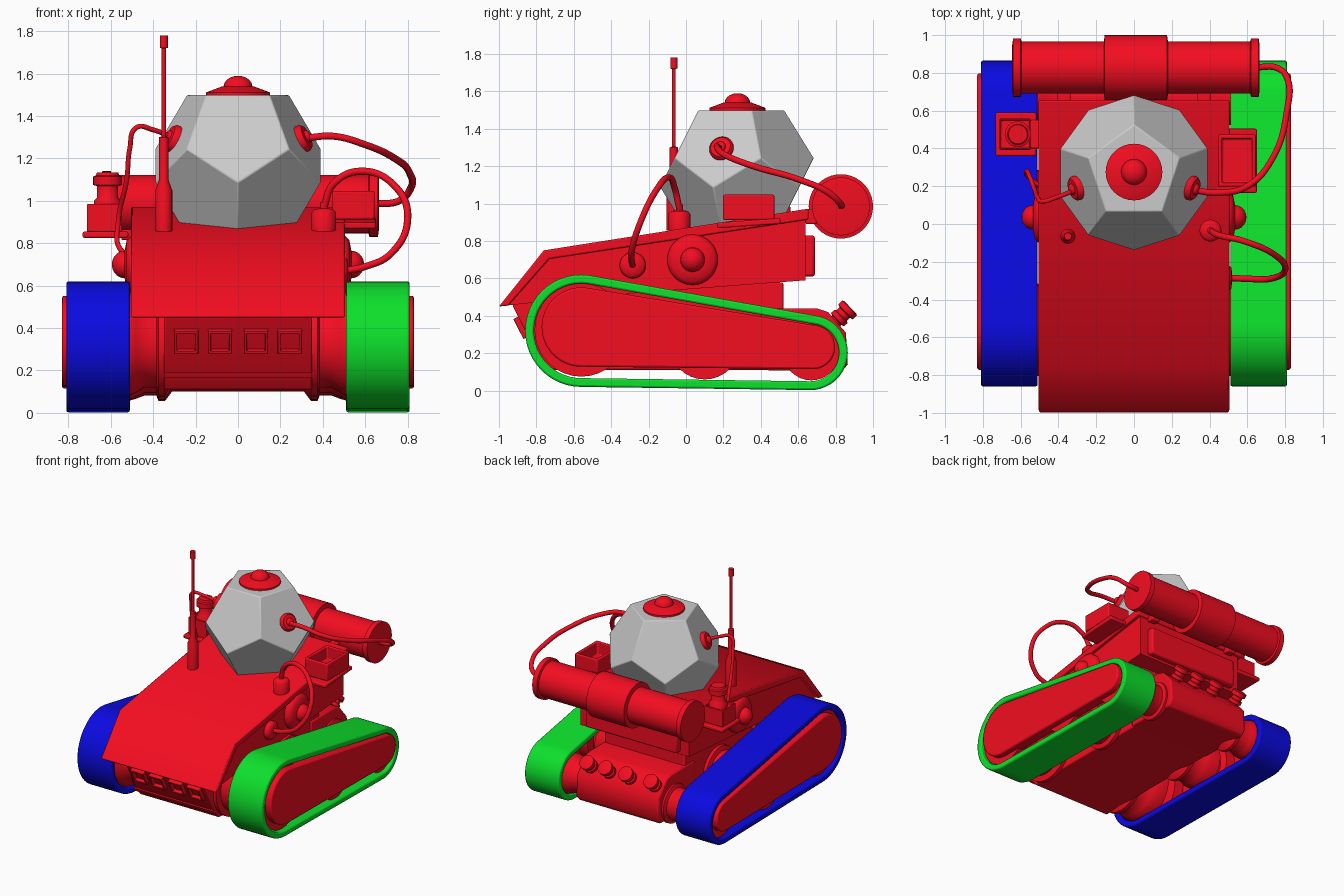
import bpy, bmesh, math
from mathutils import Vector, geometry

if "Cube" in bpy.data.objects:
    bpy.data.objects.remove(bpy.data.objects["Cube"])


def material(name, col):
    m = bpy.data.materials.new(name)
    m.diffuse_color = (*col, 1)
    m.use_nodes = True
    m.node_tree.nodes["Principled BSDF"].inputs["Base Color"].default_value = m.diffuse_color
    return m


RED = material("red", (0.9, 0.004, 0.015))
GREEN = material("green", (0.004, 0.75, 0.025))
BLUE = material("blue", (0.003, 0.003, 0.75))


def finish(name, bm, mat=RED, bevel=0):
    bmesh.ops.recalc_face_normals(bm, faces=bm.faces)
    me = bpy.data.meshes.new(name)
    bm.to_mesh(me)
    bm.free()
    ob = bpy.data.objects.new(name, me)
    bpy.context.collection.objects.link(ob)
    if mat:
        me.materials.append(mat)
    if bevel:
        b = ob.modifiers.new("bevel", 'BEVEL')
        b.width, b.segments, b.limit_method = bevel, 2, 'ANGLE'
        b.angle_limit = math.radians(45)
    return ob


def prism(name, pts, x0, x1, mat=RED, bevel=0.0):
    """Extrude a (y, z) outline along x."""
    bm = bmesh.new()
    face = bm.faces.new([bm.verts.new((x0, y, z)) for y, z in pts])
    ext = bmesh.ops.extrude_face_region(bm, geom=[face])["geom"]
    bmesh.ops.translate(bm, vec=(x1 - x0, 0, 0),
                        verts=[v for v in ext if isinstance(v, bmesh.types.BMVert)])
    if not face.is_valid or len(face.link_loops if hasattr(face, "link_loops") else face.loops) == 0:
        bm.faces.new([v for v in bm.verts if abs(v.co.x - x0) < 1e-6])
    return finish(name, bm, mat, bevel)


def lathe(name, profile, loc, axis=(0, 0, 1), mat=RED, seg=32):
    """Spin a (radius, height) profile about an axis."""
    bm = bmesh.new()
    rings = [[bm.verts.new((r * math.cos(2 * math.pi * i / seg),
                            r * math.sin(2 * math.pi * i / seg), h))
              for i in range(seg)] for r, h in profile]
    for a, b in zip(rings, rings[1:]):
        for i in range(seg):
            j = (i + 1) % seg
            bm.faces.new((a[i], a[j], b[j], b[i]))
    bm.faces.new(rings[0])
    bm.faces.new(rings[-1])
    ob = finish(name, bm, mat)
    ob.location = loc
    ob.rotation_euler = Vector(axis).to_track_quat('Z', 'Y').to_euler()
    return ob


def box(name, loc, size, tilt=0, wall=0, depth=0, bevel=0.008):
    """Box, optionally with a recess sunk in its top."""
    bm = bmesh.new()
    bmesh.ops.create_cube(bm, size=1)
    bmesh.ops.scale(bm, vec=size, verts=bm.verts)
    if wall:
        bm.normal_update()
        top = max(bm.faces, key=lambda f: f.calc_center_median().z)
        bmesh.ops.inset_region(bm, faces=[top], thickness=wall)
        ext = bmesh.ops.extrude_face_region(bm, geom=[top])["geom"]
        bmesh.ops.translate(bm, vec=(0, 0, -depth),
                            verts=[v for v in ext if isinstance(v, bmesh.types.BMVert)])
        if top.is_valid:
            bmesh.ops.delete(bm, geom=[top], context='FACES_ONLY')
    ob = finish(name, bm, RED, bevel)
    ob.location = loc
    ob.rotation_euler.x = tilt
    return ob


def cable(name, pts, r=0.017):
    cu = bpy.data.curves.new(name, 'CURVE')
    cu.dimensions, cu.bevel_depth, cu.bevel_resolution = '3D', r, 3
    cu.use_fill_caps = True
    sp = cu.splines.new('BEZIER')
    sp.bezier_points.add(len(pts) - 1)
    for p, co in zip(sp.bezier_points, pts):
        p.co = co
        p.handle_left_type = p.handle_right_type = 'AUTO'
    cu.materials.append(RED)
    bpy.context.collection.objects.link(bpy.data.objects.new(name, cu))


def circle_pts(circles, shrink=0, n=48):
    return [(y + (r - shrink) * math.cos(2 * math.pi * i / n),
             z + (r - shrink) * math.sin(2 * math.pi * i / n))
            for y, z, r in circles for i in range(n)]


def dome(r, h, base, n=5):
    """Quarter-round profile ending a lathe."""
    return [(max(r * math.cos(t), 0.002), base + h * math.sin(t))
            for t in (math.pi / 2 * i / n for i in range(n + 1))]


# Tracks: belt, cover plate and wheels on each side
BELT = [(-0.56, 0.32, 0.3), (0.665, 0.203, 0.2)]
outer, inner = circle_pts(BELT), circle_pts(BELT, 0.047)
loop = geometry.convex_hull_2d(outer)
cover = circle_pts([(-0.56, 0.34, 0.212), (0.68, 0.232, 0.117)])
cover = [cover[i] for i in geometry.convex_hull_2d(cover)]
for s, side, mat in ((1, "right", GREEN), (-1, "left", BLUE)):
    bm = bmesh.new()
    rows = [[bm.verts.new((s * x, *src[i])) for i in loop]
            for x, src in ((0.51, inner), (0.51, outer), (0.81, outer), (0.81, inner))]
    for k in range(4):
        a, b = rows[k], rows[(k + 1) % 4]
        for i in range(len(loop)):
            j = (i + 1) % len(loop)
            bm.faces.new((a[i], a[j], b[j], b[i]))
    finish(side + "_track_belt", bm, mat, 0.01)
    prism(side + "_track_cover", cover, s * 0.74, s * 0.83, RED, 0.01)
    for n, (y, z, r) in enumerate(((-0.56, 0.325, 0.25), (0.1, 0.25, 0.19), (0.67, 0.205, 0.15))):
        lathe(f"{side}_wheel_{n}", [(r * 0.6, 0.3), (r, 0.345), (r, 0.375), (r * 0.82, 0.385),
                                    (r * 0.82, 0.44), (r * 0.92, 0.48), (r, 0.52), (r, 0.6),
                                    (r * 0.7, 0.61), (r * 0.7, 0.65), (r, 0.66), (r, 0.78)],
              (0, y, z), (s, 0, 0))
    # Round hull bosses
    lathe(side + "_hull_boss", [(0.135, 0.44), (0.135, 0.505), (0.115, 0.525), (0.065, 0.535)]
          + dome(0.065, 0.06, 0.535), (0, 0.035, 0.7), (s, 0, 0))

# Lower hull, rear engine box and upper shell
prism("lower_hull", [(-0.93, 0.46), (-0.79, 0.18), (-0.73, 0.11), (0.52, 0.11), (0.52, 0.58), (-0.6, 0.53)],
      -0.35, 0.35, RED, 0.01)
prism("front_lip", [(-0.815, 0.19), (-0.75, 0.19), (-0.75, 0.165), (-0.8, 0.165)], -0.35, 0.35)
prism("engine_box", [(0.4, 0.11), (0.83, 0.1), (0.865, 0.14), (0.855, 0.31), (0.76, 0.42), (0.7, 0.44), (0.4, 0.44)],
      -0.36, 0.36, RED, 0.012)
prism("shell_body", [(-0.96, 0.455), (-0.74, 0.73), (0.64, 0.94), (0.64, 0.59), (-0.55, 0.5)], -0.475, 0.475)
prism("shell_plate", [(-1, 0.45), (-0.76, 0.75), (0.655, 0.973), (0.655, 0.915), (-0.73, 0.705), (-0.95, 0.455)],
      -0.505, 0.505, RED, 0.008)
box("rear_plate", (0, 0.655, 0.72), (0.8, 0.07, 0.22), bevel=0.015)
for x in (-0.37, 0.37):
    box("tank_strap", (x, 0.67, 0.93), (0.07, 0.06, 0.08))

# Front vents and rear exhaust pipes
for n, x in enumerate((-0.245, -0.085, 0.085, 0.245)):
    box(f"front_vent_{n}", (x, -0.865, 0.345), (0.115, 0.12, 0.07), math.radians(117), 0.02, 0.05, 0.004)
for n, x in enumerate((-0.3, -0.08, 0.1, 0.26)):
    lathe(f"exhaust_pipe_{n}", [(0.035, -0.12), (0.035, 0.03), (0.05, 0.035), (0.05, 0.06), (0.04, 0.065),
                                (0.04, 0.09), (0.056, 0.095), (0.056, 0.125), (0.045, 0.13)],
          (x, 0.785, 0.355), (0, 0.72, 0.7), seg=20)

# Rear tank lying across the hull
half = [(0.12, 0.655), (0.155, 0.65), (0.155, 0.61), (0.138, 0.605), (0.138, 0.17), (0.172, 0.165)]
lathe("rear_tank", [(r, -h) for r, h in half] + half[::-1], (0.01, 0.828, 0.985), (1, 0, 0), seg=40)

# Dodecahedron head
bm = bmesh.new()
a, mid = 0.299, 1.166
for r, h, off in ((0.8507, 1.1135, 36), (1.3764, 0.2629, 36), (1.3764, -0.2629, 0), (0.8507, -1.1135, 0)):
    for k in range(5):
        t = math.radians(-90 + off + 72 * k)
        bm.verts.new((a * r * math.cos(t), 0.272 + a * r * math.sin(t), mid + a * h))
bmesh.ops.convex_hull(bm, input=bm.verts)
bmesh.ops.dissolve_limit(bm, angle_limit=0.02, verts=bm.verts, edges=bm.edges)
finish("head", bm, None, 0.006)

# Head cap and side eyes
lathe("head_cap", [(0.15, 1.49), (0.15, 1.512), (0.075, 1.54), (0.07, 1.54)] + dome(0.068, 0.05, 1.54), (0, 0.275, 0))
for s, side in ((1, "right"), (-1, "left")):
    lathe(side + "_eye", [(0.066, 0.32), (0.066, 0.36), (0.055, 0.373), (0.03, 0.375)] + dome(0.03, 0.02, 0.375),
          (0, 0.285, 1.15), (s * 0.87, -0.27, 0.41))

# Antenna
lathe("antenna", [(0.04, 0.855), (0.04, 1.05), (0.022, 1.1), (0.022, 1.3), (0.01, 1.305), (0.01, 1.72),
                  (0.019, 1.722), (0.019, 1.78)], (-0.35, -0.065, 0), seg=20)

# Cable sockets on deck and hull side
lathe("deck_socket", [(0.058, 0), (0.058, 0.09), (0.045, 0.105), (0.018, 0.11), (0.018, 0.14)], (0.405, -0.035, 0.855))
lathe("side_socket", [(0.07, 0.46), (0.07, 0.5), (0.055, 0.515), (0.02, 0.52)], (0, -0.285, 0.67), (1, 0, 0))

# Right tray and left filler
box("right_tray_base", (0.54, 0.335, 0.895), (0.22, 0.34, 0.03), math.radians(4))
box("right_tray", (0.545, 0.335, 0.98), (0.2, 0.275, 0.135), 0, 0.03, 0.1)
box("left_shelf", (-0.625, 0.475, 0.84), (0.215, 0.23, 0.03))
box("left_shelf_bracket", (-0.5, 0.475, 0.84), (0.1, 0.15, 0.05))
box("left_filler_box", (-0.63, 0.475, 0.92), (0.165, 0.165, 0.13), 0, 0.012, 0.02)
lathe("left_filler", [(0.065, 0.95), (0.065, 1.0), (0.05, 1.015), (0.05, 1.07), (0.068, 1.075), (0.068, 1.115),
                      (0.055, 1.12), (0.05, 1.135)], (-0.615, 0.475, 0))

# Cables
cable("loop_cable", [(0.405, -0.035, 0.97), (0.45, -0.06, 1.08), (0.58, -0.09, 1.14), (0.74, -0.16, 1.07),
                     (0.8, -0.24, 0.91), (0.72, -0.29, 0.75), (0.6, -0.29, 0.69), (0.5, -0.285, 0.67)])
cable("tank_cable", [(0.31, 0.18, 1.295), (0.45, 0.165, 1.305), (0.6, 0.2, 1.265), (0.74, 0.36, 1.2),
                     (0.81, 0.6, 1.13), (0.815, 0.76, 1.06), (0.76, 0.825, 1.0), (0.64, 0.83, 0.985)])
cable("left_cable", [(-0.31, 0.18, 1.3), (-0.4, 0.145, 1.335), (-0.48, 0.12, 1.345), (-0.51, 0.14, 1.25),
                     (-0.525, 0.18, 1.1), (-0.565, 0.28, 0.9), (-0.56, 0.25, 0.78), (-0.47, 0.18, 0.73)], 0.012)

# Smooth round parts, keep edges sharp
for ob in bpy.context.scene.objects:
    if ob.type == 'MESH':
        ob.select_set(True)
        bpy.context.view_layer.objects.active = ob
bpy.ops.object.shade_smooth_by_angle(angle=math.radians(45))
